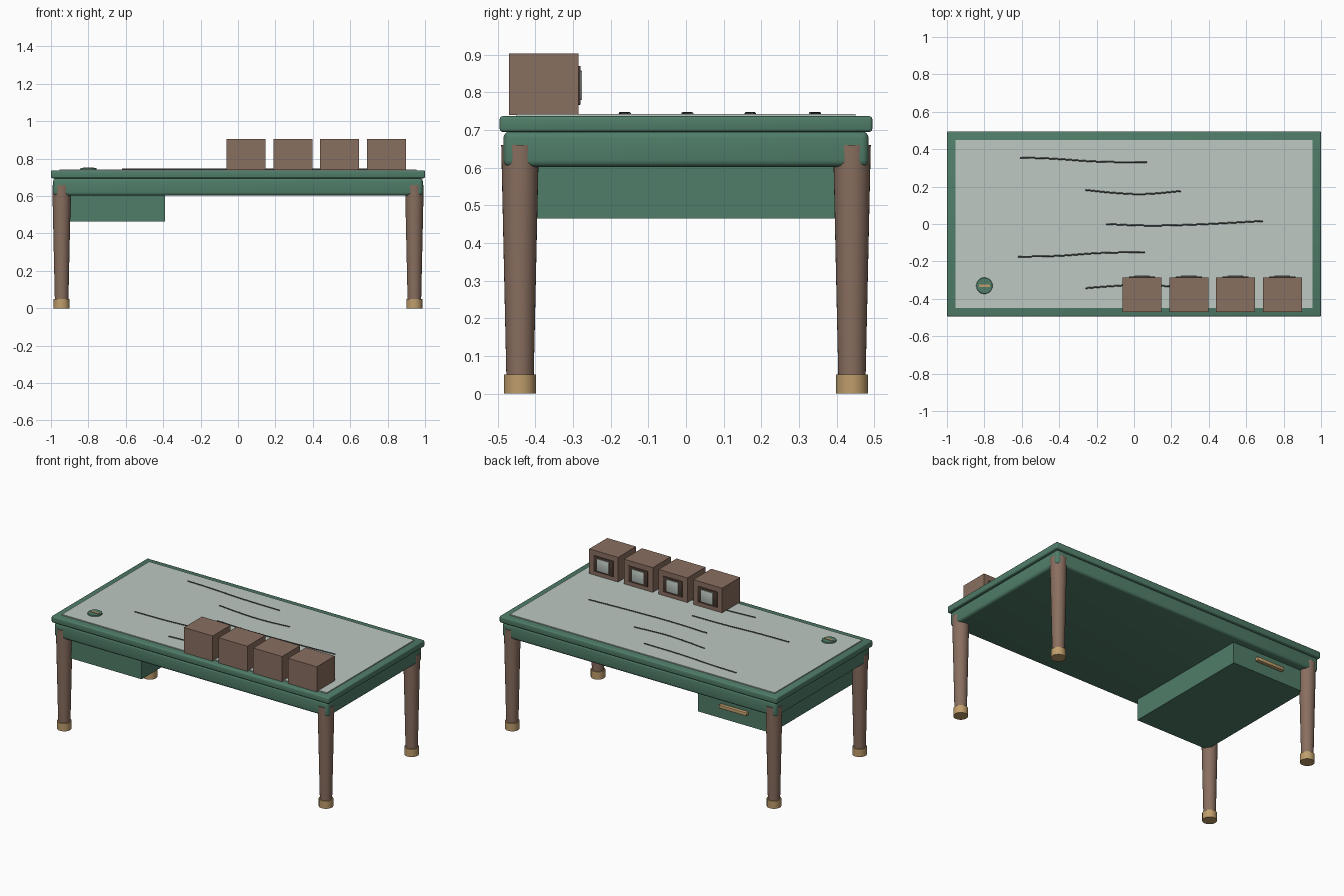
import bpy, bmesh, math

cube = bpy.data.objects.get("Cube")
if cube:
    bpy.data.objects.remove(cube, do_unlink=True)


def material(name, rgb):
    m = bpy.data.materials.new(name)
    m.use_nodes = True
    m.diffuse_color = (*rgb, 1)
    m.node_tree.nodes["Principled BSDF"].inputs["Base Color"].default_value = (*rgb, 1)
    return m


GREEN = material("painted green", (0.08, 0.205, 0.14))
WOOD = material("brown wood", (0.25, 0.157, 0.115))
BRASS = material("brass", (0.52, 0.34, 0.15))
GLASS = material("pale glass", (0.51, 0.58, 0.54))
WIRE = material("dark line", (0.075, 0.09, 0.085))
DARK = material("dark frame", (0.065, 0.04, 0.03))


def finish(name, bm, mat, smooth=False):
    mesh = bpy.data.meshes.new(name)
    bm.to_mesh(mesh)
    bm.free()
    ob = bpy.data.objects.new(name, mesh)
    bpy.context.collection.objects.link(ob)
    mesh.materials.append(mat)
    if smooth:
        bpy.ops.object.select_all(action="DESELECT")
        ob.select_set(True)
        bpy.context.view_layer.objects.active = ob
        bpy.ops.object.shade_smooth_by_angle(angle=math.radians(35))
    return ob


def box(name, x, y, z, mat, bevel=0, segments=3):
    """Box from (min, max) pairs along each axis, with optional rounded edges."""
    bm = bmesh.new()
    bmesh.ops.create_cube(bm, size=1)
    for v in bm.verts:
        v.co = [(a + b) / 2 + c * (b - a) for (a, b), c in zip((x, y, z), v.co)]
    if bevel:
        bmesh.ops.bevel(bm, geom=bm.edges[:], offset=bevel, segments=segments,
                        profile=0.5, affect="EDGES")
    return finish(name, bm, mat, smooth=bevel > 0)


def cone(name, x, y, z0, z1, r0, r1, mat):
    bm = bmesh.new()
    bmesh.ops.create_cone(bm, cap_ends=True, segments=32, radius1=r0, radius2=r1,
                          depth=z1 - z0)
    bmesh.ops.translate(bm, verts=bm.verts, vec=(x, y, (z0 + z1) / 2))
    return finish(name, bm, mat, smooth=True)


# Table body
box("table_top", (-1, 1), (-0.495, 0.495), (0.695, 0.737), GREEN, 0.008)
box("apron", (-0.988, 0.988), (-0.485, 0.485), (0.602, 0.697), GREEN, 0.018, 4)
box("glass_sheet", (-0.955, 0.955), (-0.45, 0.45), (0.735, 0.743), GLASS)

# Tapered legs with brass feet
for sx, side in ((-1, "right"), (1, "left")):
    for sy, end in ((-1, "front"), (1, "back")):
        x, y = sx * 0.943, sy * 0.441
        cone(f"{end}_{side}_leg", x, y, 0.03, 0.66, 0.036, 0.05, WOOD)
        cone(f"{end}_{side}_foot", x, y, 0, 0.05, 0.043, 0.043, BRASS)

# Hanging drawer with a handle on the back
box("drawer", (-0.92, -0.39), (-0.435, 0.435), (0.465, 0.61), GREEN)
box("drawer_handle", (-0.755, -0.555), (0.43, 0.457), (0.537, 0.56), BRASS, 0.004, 2)

# Row of small display boxes facing the back
for i in range(4):
    cx = 0.043 + 0.25 * i
    box(f"display_box_{i + 1}", (cx - 0.104, cx + 0.104), (-0.47, -0.285), (0.74, 0.904), WOOD)
    box(f"display_frame_{i + 1}", (cx - 0.07, cx + 0.07), (-0.29, -0.280),
        (0.767, 0.871), DARK, 0.003, 2)
    box(f"display_screen_{i + 1}", (cx - 0.042, cx + 0.042), (-0.285, -0.276),
        (0.78, 0.858), GLASS, 0.003, 2)

# Round dial with a brass pointer
cone("dial", -0.8, -0.33, 0.742, 0.75, 0.044, 0.042, GREEN)
box("dial_pointer", (-0.83, -0.77), (-0.337, -0.323), (0.748, 0.753), BRASS)

# Thin curved lines lying on the glass
paths = [
    [(-0.61, 0.355), (-0.45, 0.35), (-0.2, 0.334), (0.07, 0.33)],
    [(-0.26, 0.182), (-0.1, 0.166), (0.05, 0.16), (0.25, 0.176)],
    [(-0.15, 0.0), (0.05, -0.008), (0.3, -0.004), (0.69, 0.016)],
    [(-0.62, -0.175), (-0.4, -0.17), (-0.2, -0.156), (0.06, -0.15)],
    [(-0.26, -0.343), (-0.1, -0.331), (0.03, -0.325), (0.19, -0.333)],
]
for i, pts in enumerate(paths):
    curve = bpy.data.curves.new(f"surface_line_{i + 1}", "CURVE")
    curve.dimensions = "3D"
    curve.bevel_depth = 0.004
    curve.bevel_resolution = 2
    curve.use_fill_caps = True
    curve.resolution_u = 6
    sp = curve.splines.new("BEZIER")
    sp.bezier_points.add(len(pts) - 1)
    for bp, (px, py) in zip(sp.bezier_points, pts):
        bp.co = (px, py, 0.744)
        bp.handle_left_type = bp.handle_right_type = "AUTO"
    curve.materials.append(WIRE)
    ob = bpy.data.objects.new(curve.name, curve)
    bpy.context.collection.objects.link(ob)
